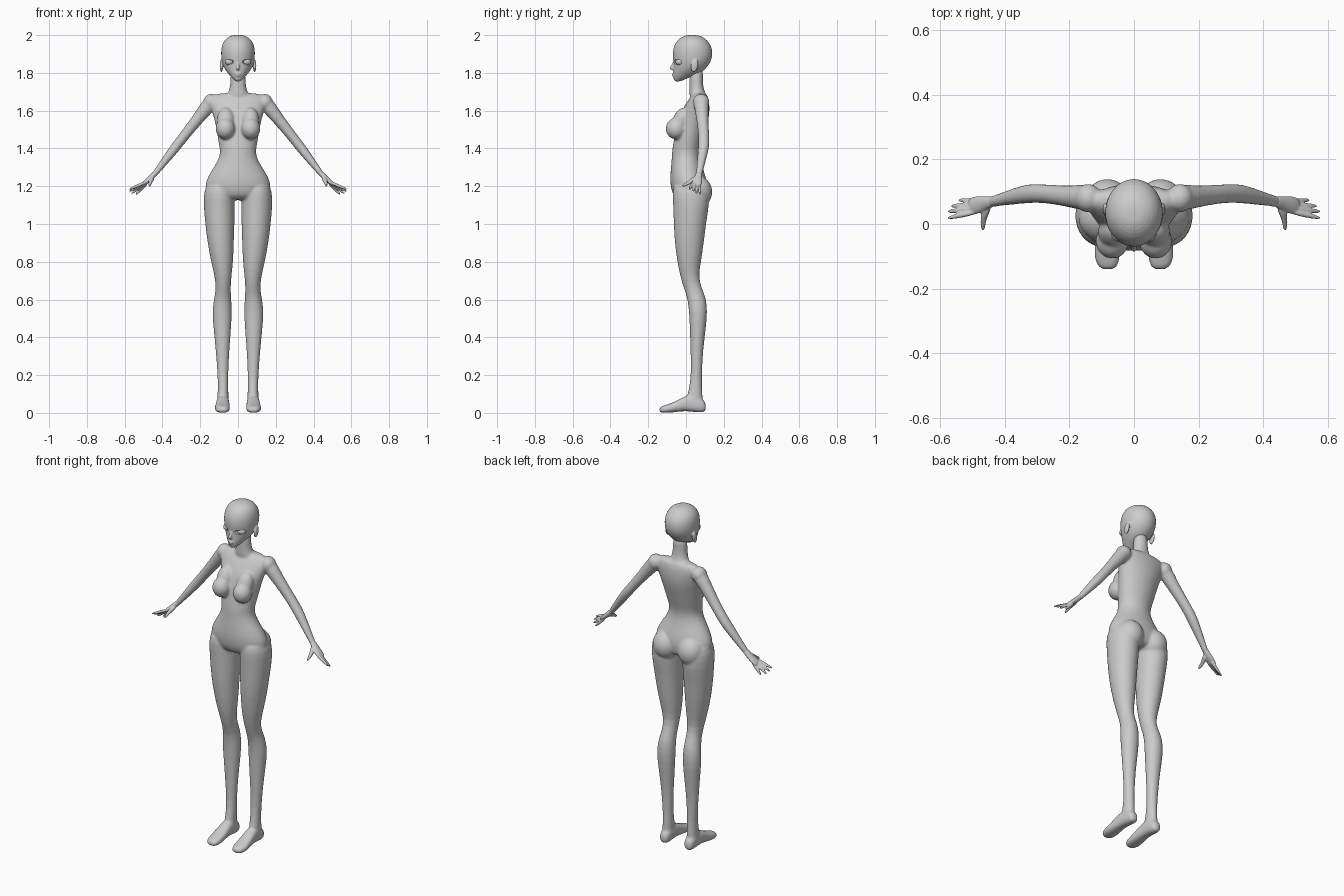
import bpy, bmesh, math
from mathutils import Vector, Matrix

X, Y, Z = Vector((1, 0, 0)), Vector((0, 1, 0)), Vector((0, 0, 1))


def loft(bm, rings, u, v, side=1, n=24, p=1.0):
    """Closed skin through rings of (x, y, z, radius along u, radius along v)."""
    def spow(t):
        return math.copysign(abs(t) ** p, t)
    loops = []
    for x, y, z, a, b in rings:
        loop = []
        for i in range(n):
            t = 2 * math.pi * i / n
            co = Vector((x, y, z)) + u * a * spow(math.cos(t)) + v * b * spow(math.sin(t))
            co.x *= side
            loop.append(bm.verts.new(co))
        loops.append(loop)
    for l0, l1 in zip(loops, loops[1:]):
        for i in range(n):
            j = (i + 1) % n
            bm.faces.new((l0[i], l0[j], l1[j], l1[i]))
    bm.faces.new(loops[0][::-1])
    bm.faces.new(loops[-1])


def stack(bm, rows, side=1, p=1.0):
    """Upright loft from rows of (z, centre x, half width, front y, back y)."""
    loft(bm, [(cx, (f + b) / 2, z, w, (b - f) / 2) for z, cx, w, f, b in rows], X, Y, side, p=p)


def limb(bm, rings, side):
    """Loft running down and outwards, as arms and fingers do."""
    d = (Vector(rings[-1][:3]) - Vector(rings[0][:3])).normalized()
    u = (Y - d * d.y).normalized()
    loft(bm, rings, u, d.cross(u), side, n=16)


def ball(bm, c, r, side=1, tilt=0.0):
    m = Matrix.Translation((c[0] * side, c[1], c[2])) @ Matrix.Rotation(tilt, 4, 'X')
    bmesh.ops.create_uvsphere(bm, u_segments=24, v_segments=16, radius=1,
                              matrix=m @ Matrix.Diagonal((*r, 1)))


def finish(bm, name, voxel=0, smooth=0):
    bmesh.ops.recalc_face_normals(bm, faces=bm.faces)
    me = bpy.data.meshes.new(name)
    for f in bm.faces:
        f.smooth = True
    bm.to_mesh(me)
    bm.free()
    ob = bpy.data.objects.new(name, me)
    bpy.context.collection.objects.link(ob)
    if voxel:
        ob.modifiers.new("round", 'SUBSURF').levels = 1
        ob.modifiers["round"].render_levels = 1
        rm = ob.modifiers.new("fuse", 'REMESH')
        rm.mode, rm.voxel_size, rm.use_smooth_shade = 'VOXEL', voxel, True
        sm = ob.modifiers.new("blend", 'SMOOTH')
        sm.factor, sm.iterations = 0.5, smooth
    return ob


# Body: torso and neck
bm = bmesh.new()
stack(bm, [(1.694, 0, .09, .05, .10), (1.685, 0, .13, .035, .112), (1.655, 0, .155, .01, .123),
           (1.60, 0, .14, -.025, .126), (1.55, 0, .125, -.045, .12), (1.50, 0, .115, -.055, .106),
           (1.44, 0, .105, -.065, .09), (1.40, 0, .097, -.073, .078), (1.36, 0, .095, -.075, .074),
           (1.31, 0, .122, -.079, .084), (1.25, 0, .163, -.085, .106), (1.20, 0, .178, -.083, .116),
           (1.15, 0, .165, -.07, .11), (1.125, 0, .11, -.04, .09)])
stack(bm, [(1.83, 0, .038, .02, .095), (1.76, 0, .041, .018, .088), (1.71, 0, .044, .018, .094),
           (1.685, 0, .06, .018, .108), (1.66, 0, .075, .02, .11)])
for s in (1, -1):
    # Bust, buttocks and shoulders
    ball(bm, (.067, -.052, 1.505), (.052, .056, .057), s)
    ball(bm, (.065, -.025, 1.55), (.047, .045, .07), s, -.4)
    ball(bm, (.082, .06, 1.17), (.077, .08, .085), s)
    ball(bm, (.142, .08, 1.645), (.042, .045, .044), s)
    # Leg
    stack(bm, [(1.23, .10, .06, -.06, .10), (1.17, .10, .082, -.074, .122),
               (1.10, .10, .083, -.068, .124), (1.0, .096, .078, -.066, .106),
               (.90, .092, .07, -.06, .095), (.80, .084, .059, -.047, .08), (.72, .079, .044, -.03, .066),
               (.66, .078, .039, -.012, .084), (.61, .081, .045, .007, .106), (.54, .085, .053, .016, .114),
               (.45, .083, .047, .02, .106), (.33, .082, .036, .024, .09), (.20, .08, .028, .026, .084),
               (.13, .079, .028, .016, .085), (.07, .08, .03, 0, .09), (.04, .08, .028, .01, .085)], s)
    # Foot
    loft(bm, [(.08, .106, .03, .016, .018), (.08, .094, .036, .028, .034), (.079, .06, .048, .032, .046),
              (.08, .02, .054, .033, .046), (.081, -.02, .045, .036, .036),
              (.082, -.06, .031, .04, .028), (.083, -.10, .022, .041, .022),
              (.082, -.128, .018, .033, .018), (.08, -.142, .016, .02, .012)], X, Z, s, p=.8)
    # Arm
    limb(bm, [(.125, .08, 1.66, .035, .035), (.155, .082, 1.63, .042, .042), (.19, .084, 1.585, .035, .035),
              (.25, .091, 1.51, .03, .029), (.305, .096, 1.44, .03, .027), (.34, .092, 1.395, .03, .027),
              (.39, .081, 1.33, .023, .021), (.435, .07, 1.272, .018, .016), (.452, .067, 1.25, .018, .014)], s)
body = finish(bm, "body", .006, 9)

# Hands: palm, four fingers and thumb
bm = bmesh.new()
fingers = [((.50, .035, 1.216), (.577, .018, 1.183)), ((.503, .048, 1.212), (.577, .038, 1.172)),
           ((.50, .06, 1.207), (.567, .055, 1.16)), ((.493, .071, 1.204), (.542, .074, 1.155))]
for s in (1, -1):
    limb(bm, [(.43, .071, 1.278, .017, .015), (.455, .066, 1.25, .02, .015), (.48, .06, 1.228, .028, .014),
              (.50, .055, 1.212, .028, .011), (.51, .053, 1.204, .022, .007)], s)
    for a, b in fingers:
        a, b = Vector(a), Vector(b)
        limb(bm, [(*a.lerp(b, t), r, r) for t, r in
                  ((-.2, .007), (.1, .0085), (.5, .008), (.85, .0065), (1, .003))], s)
    limb(bm, [(.45, .058, 1.245, .014, .012), (.46, .035, 1.232, .014, .012), (.466, .012, 1.217, .0095, .009),
              (.467, -.01, 1.205, .008, .007), (.467, -.021, 1.199, .003, .003)], s)
finish(bm, "hands", .0035, 3)

# Head: skull, jaw, nose, lips and ears
bm = bmesh.new()
stack(bm, [(2.001, 0, .022, .01, .055), (1.993, 0, .048, -.018, .085), (1.975, 0, .072, -.045, .112),
           (1.945, 0, .087, -.064, .134), (1.91, 0, .091, -.072, .142), (1.875, 0, .089, -.07, .138),
           (1.845, 0, .082, -.066, .124), (1.82, 0, .071, -.067, .103), (1.80, 0, .056, -.069, .08),
           (1.78, 0, .039, -.069, .03), (1.764, 0, .022, -.065, -.01), (1.754, 0, .011, -.058, -.03)])
loft(bm, [(0, -.06, 1.862, .007, .009), (0, -.066, 1.84, .008, .012),
          (0, -.075, 1.824, .011, .017), (0, -.066, 1.813, .007, .01)], X, Y, n=12)
ball(bm, (0, -.068, 1.793), (.016, .007, .004))
ball(bm, (0, -.067, 1.785), (.013, .007, .004))
for s in (1, -1):
    ball(bm, (.088, .045, 1.838), (.009, .019, .034), s, -.2)
head = finish(bm, "head", .0035, 4)

# Eye sockets, cut by hidden almond shapes
bm = bmesh.new()
for s in (1, -1):
    ball(bm, (.046, -.062, 1.858), (.023, .022, .013), s)
cutter = finish(bm, "eye_socket_cutter")
cutter.hide_render = True
cutter.hide_set(True)
cut = head.modifiers.new("sockets", 'BOOLEAN')
cut.operation, cut.object, cut.solver = 'DIFFERENCE', cutter, 'EXACT'

# Eyes set back in the sockets
bm = bmesh.new()
for s in (1, -1):
    ball(bm, (.045, -.03, 1.858), (.025, .025, .02), s)
finish(bm, "eyes")
